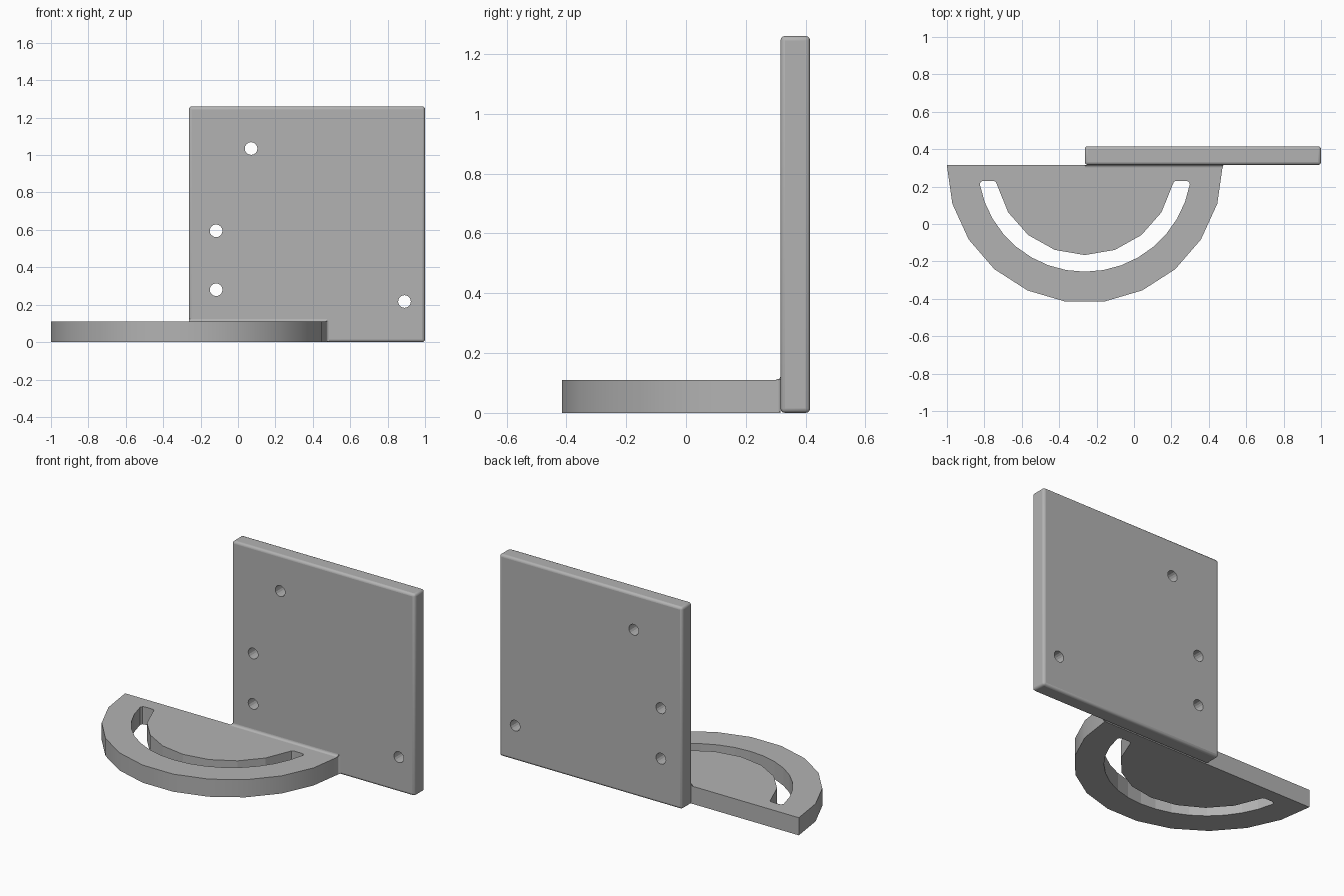
import bpy, bmesh
from math import sin, cos, pi, asin, radians
from mathutils import Vector

cube = bpy.data.objects.get("Cube")
if cube:
    bpy.data.objects.remove(cube)

grey = bpy.data.materials.new("plain grey")
grey.use_nodes = True
COLOUR = (0.45, 0.45, 0.45, 1)
grey.diffuse_color = COLOUR
grey.node_tree.nodes["Principled BSDF"].inputs["Base Color"].default_value = COLOUR

CX, CY = -0.263, 0.316      # centre of the half disc
BACK, TOP = 0.415, 1.26     # plate back and height
THICK, FILLET = 0.11, 0.014


def prism(name, points, push):
    """Extrude a closed outline of 3D points along a vector."""
    bm = bmesh.new()
    face = bm.faces.new([bm.verts.new(p) for p in points])
    new = bmesh.ops.extrude_face_region(bm, geom=[face])["geom"]
    bmesh.ops.translate(bm, vec=Vector(push),
                        verts=[v for v in new if isinstance(v, bmesh.types.BMVert)])
    bmesh.ops.recalc_face_normals(bm, faces=bm.faces)
    mesh = bpy.data.meshes.new(name)
    bm.to_mesh(mesh)
    bm.free()
    mesh.materials.append(grey)
    obj = bpy.data.objects.new(name, mesh)
    bpy.context.collection.objects.link(obj)
    return obj


def arc(radius, start, end, steps, z=0):
    """Points along an arc below the disc centre line."""
    angles = [start + (end - start) * i / steps for i in range(steps + 1)]
    return [(CX + radius * cos(a), CY - radius * sin(a), z) for a in angles]


def cut(obj, cutter):
    cutter.hide_render = True
    cutter.hide_viewport = True
    cutter.display_type = 'WIRE'
    mod = obj.modifiers.new("cut", 'BOOLEAN')
    mod.object = cutter
    mod.solver = 'EXACT'


def smooth(obj):
    bpy.ops.object.select_all(action='DESELECT')
    obj.select_set(True)
    bpy.context.view_layer.objects.active = obj
    bpy.ops.object.shade_smooth_by_angle(angle=radians(35))


# Upright plate with rounded edges
plate = prism("upright_plate", [(CX, CY, 0), (1, CY, 0), (1, CY, TOP), (CX, CY, TOP)],
              (0, BACK - CY, 0))
bevel = plate.modifiers.new("rounded edges", 'BEVEL')
bevel.width = 0.015
bevel.segments = 3

# Round screw holes through the plate
for i, (x, z) in enumerate([(0.07, 1.035), (-0.117, 0.595), (-0.117, 0.28), (0.89, 0.217)]):
    ring = [(x + 0.034 * cos(2 * pi * k / 16), 0.2, z + 0.034 * sin(2 * pi * k / 16))
            for k in range(16)]
    cut(plate, prism(f"hole_cutter_{i + 1}", ring, (0, 0.4, 0)))
smooth(plate)

# Flat half disc, faceted rim
disc = prism("half_disc_base", arc(0.738, 0, pi, 11), (0, 0, THICK))

# Curved slot with clipped end corners
R_OUT, R_IN, DROP, CORNER = 0.571, 0.482, 0.103, 0.018
a_out, a_in = asin(DROP / R_OUT), asin(DROP / R_IN)
outer = arc(R_OUT, a_out, pi - a_out, 16, -0.1)
inner = arc(R_IN, pi - a_in, a_in, 8, -0.1)


def slot_end(first, last):
    step = CORNER if last[0] > first[0] else -CORNER
    y = first[1] + CORNER
    return [(first[0] + step * 0.3, y - CORNER * 0.3, -0.1), (first[0] + step, y, -0.1),
            (last[0] - step, y, -0.1), (last[0] - step * 0.3, y - CORNER * 0.3, -0.1)]


outline = outer + slot_end(outer[-1], inner[0]) + inner + slot_end(inner[-1], outer[0])
cut(disc, prism("slot_cutter", outline, (0, 0, 0.4)))
smooth(disc)


# Small concave fillets where the disc meets the plate
curve = [(FILLET * (1 - cos(t * pi / 8)), FILLET * (1 - sin(t * pi / 8))) for t in range(5)]
DISC_END = CX + 0.738
seam = prism("seam_fillet",
             [(CX, CY, THICK)] + [(CX, CY - a, THICK + b) for a, b in curve],
             (DISC_END - CX, 0, 0))
side = prism("side_fillet",
             [(DISC_END - 0.004, CY, 0.004)] + [(DISC_END - 0.003 + b, CY - a, 0.004) for a, b in curve],
             (0, 0, THICK))
for obj in (seam, side):
    smooth(obj)
